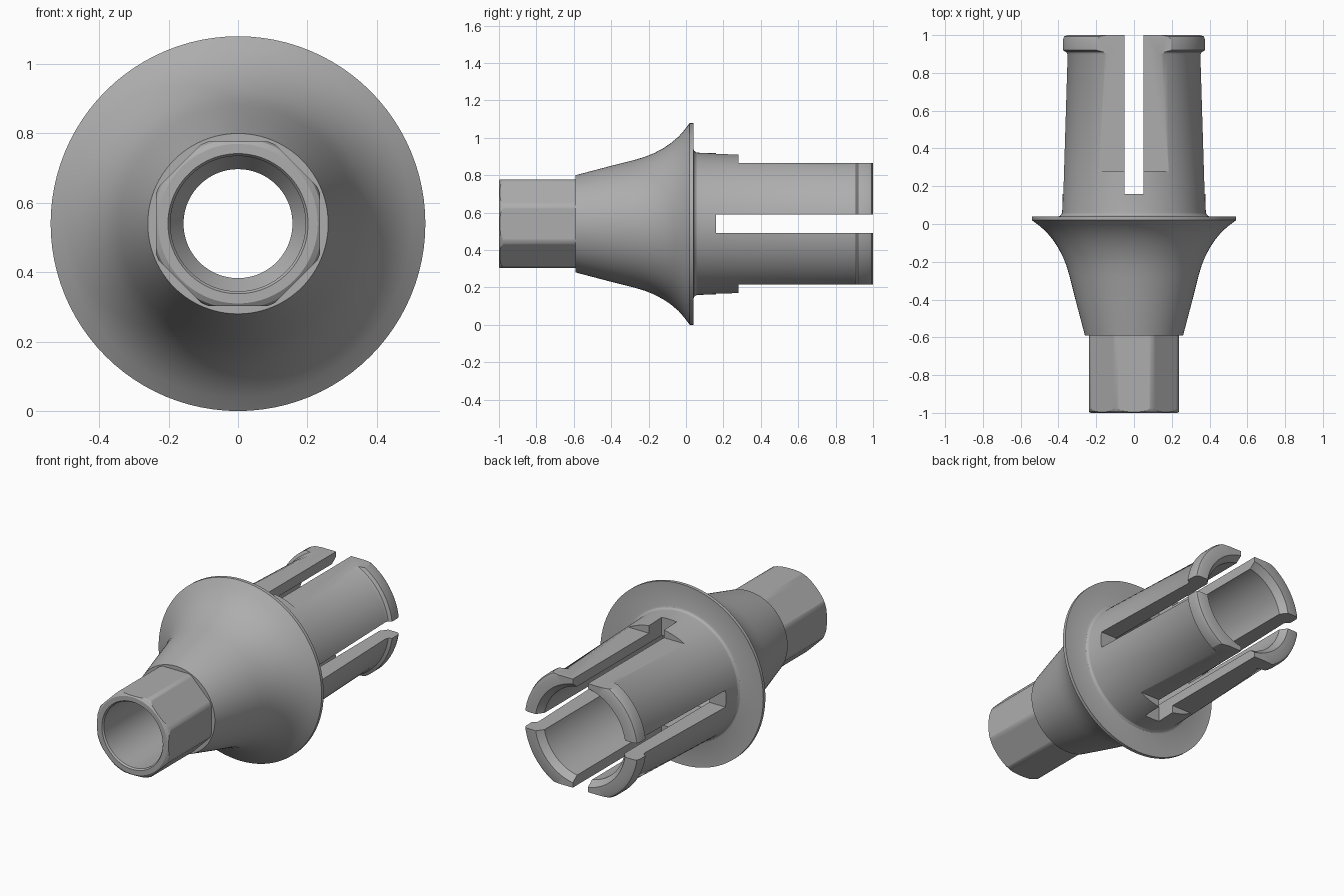
import bpy, bmesh, math
from mathutils import Matrix, Vector

cube = bpy.data.objects.get("Cube")
if cube:
    bpy.data.objects.remove(cube, do_unlink=True)

AXIS_Z = 0.54      # height of the long axis
SEGMENTS = 96

metal = bpy.data.materials.new("grey metal")
metal.use_nodes = True
metal.diffuse_color = (0.42, 0.42, 0.42, 1)
metal.node_tree.nodes["Principled BSDF"].inputs["Base Color"].default_value = (0.42, 0.42, 0.42, 1)


def add_object(name, bm):
    bmesh.ops.recalc_face_normals(bm, faces=bm.faces)
    mesh = bpy.data.meshes.new(name)
    bm.to_mesh(mesh)
    bm.free()
    mesh.materials.append(metal)
    obj = bpy.data.objects.new(name, mesh)
    bpy.context.collection.objects.link(obj)
    return obj


def lathe(name, profile):
    """Turn a closed (y, radius) profile about the long axis."""
    bm = bmesh.new()
    rings = []
    for i in range(SEGMENTS):
        a = 2 * math.pi * i / SEGMENTS
        rings.append([bm.verts.new((r * math.cos(a), y, AXIS_Z + r * math.sin(a)))
                      for y, r in profile])
    n = len(profile)
    for i in range(SEGMENTS):
        a, b = rings[i], rings[(i + 1) % SEGMENTS]
        for j in range(n):
            k = (j + 1) % n
            bm.faces.new((a[j], a[k], b[k], b[j]))
    return add_object(name, bm)


def box(name, low, high):
    """Cutter box given by two corners relative to the axis."""
    low, high = Vector(low), Vector(high)
    centre = (low + high) / 2 + Vector((0, 0, AXIS_Z))
    bm = bmesh.new()
    bmesh.ops.create_cube(bm, size=1, matrix=Matrix.Translation(centre)
                          @ Matrix.Diagonal((*(high - low), 1)))
    return add_object(name, bm)


def cut(obj, cutter, operation):
    """Apply a boolean and discard its cutter."""
    mod = obj.modifiers.new("cut", "BOOLEAN")
    mod.operation, mod.object, mod.solver = operation, cutter, "EXACT"
    graph = bpy.context.evaluated_depsgraph_get()
    mesh = bpy.data.meshes.new_from_object(obj.evaluated_get(graph))
    obj.modifiers.clear()
    obj.data = mesh
    bpy.data.objects.remove(cutter, do_unlink=True)


def finish(obj):
    for poly in obj.data.polygons:
        poly.use_smooth = True
    obj.data.set_sharp_from_angle(angle=math.radians(28))


# Flared collar, flange, tapered post with a rounded end lip, and stepped bore
body = lathe("flared_body_and_post", [
    (-0.59, 0.26), (-0.40, 0.31), (-0.28, 0.34), (-0.22, 0.358), (-0.17, 0.378),
    (-0.12, 0.405), (-0.08, 0.432), (-0.04, 0.466), (-0.01, 0.5), (0.02, 0.54),
    (0.04, 0.54), (0.04, 0.40), (0.044, 0.39), (0.055, 0.382), (0.07, 0.38),
    (0.895, 0.355), (0.91, 0.362), (0.92, 0.38), (0.975, 0.38), (0.993, 0.373),
    (1.0, 0.355), (1.0, 0.30), (0.96, 0.27), (-0.15, 0.27), (-0.22, 0.157),
    (-0.42, 0.157), (-0.48, 0.195), (-0.59, 0.195)])

# Top and bottom flats on the post
for side in (-1, 1):
    z = sorted((side * 0.325, side * 0.6))
    cut(body, box("flat_cutter", (-0.6, 0.28, z[0]), (0.6, 1.1, z[1])), "DIFFERENCE")

# Crossed slots that split the post into four fingers
cut(body, box("upright_slot_cutter", (-0.05, 0.16, -0.6), (0.05, 1.1, 0.6)), "DIFFERENCE")
cut(body, box("level_slot_cutter", (-0.6, 0.16, -0.05), (0.6, 1.1, 0.05)), "DIFFERENCE")
finish(body)

# Eight-sided connector with rounded corners and a chamfered front
connector = lathe("octagonal_connector", [
    (-0.59, 0.252), (-0.975, 0.252), (-0.99, 0.245), (-1.0, 0.23),
    (-1.0, 0.202), (-0.99, 0.195), (-0.59, 0.195)])
bm = bmesh.new()
corner = 0.237 / math.cos(math.pi / 8)
bmesh.ops.create_cone(
    bm, cap_ends=True, segments=8, radius1=corner, radius2=corner, depth=0.8,
    matrix=Matrix.Translation((0, -0.8, AXIS_Z)) @ Matrix.Rotation(math.pi / 2, 4, "X")
    @ Matrix.Rotation(math.pi / 8, 4, "Z"))
cut(connector, add_object("octagon_cutter", bm), "INTERSECT")
finish(connector)
